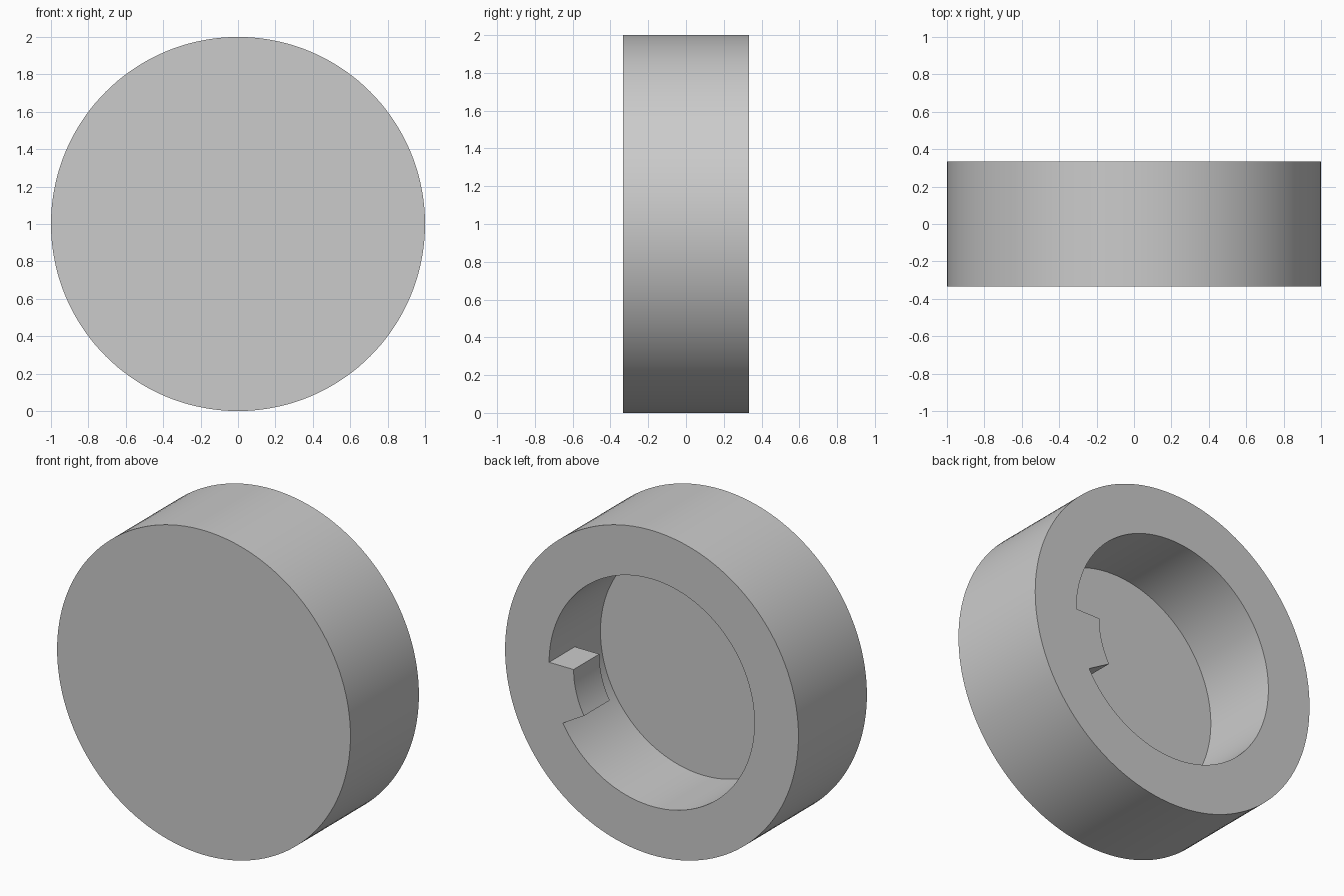
import bpy, bmesh
from math import sin, cos, tau, radians

cube = bpy.data.objects.get("Cube")
if cube:
    bpy.data.objects.remove(cube, do_unlink=True)

STEPS = 144           # segments in a full turn
HALF = 1 / 3          # half the thickness
FLOOR = HALF - 0.5    # bottom of the recess
LEDGE = HALF - 0.25   # inner side of the locking tab
R_OUT, R_IN, R_TAB = 1.0, 0.7, 0.533
TAB_STEPS = STEPS // 12


def ring_point(r, y, step):
    a = tau * step / STEPS
    return (r * cos(a), y, 1 + r * sin(a))


def sweep(bm, profile, first, last, skip=lambda seg, step: False):
    """Turn a (radius, y) profile about the y axis through the disc centre."""
    for step in range(first, last):
        for seg, (p, q) in enumerate(zip(profile, profile[1:])):
            if skip(seg, step):
                continue
            corners = [ring_point(*p, step), ring_point(*q, step),
                       ring_point(*q, step + 1), ring_point(*p, step + 1)]
            bm.faces.new([bm.verts.new(c) for c in corners])


bm = bmesh.new()

# Cup body: closed front, rim and round recess at the back
body = [(0, -HALF), (R_OUT, -HALF), (R_OUT, HALF), (R_IN, HALF),
        (R_IN, LEDGE), (R_IN, FLOOR), (0, FLOOR)]
sweep(bm, body, -TAB_STEPS, STEPS - TAB_STEPS,
      lambda seg, step: seg == 3 and step < 0)   # opening where the tab joins

# Locking tab: a short curved block growing from the recess wall
tab = [(R_IN, HALF), (R_TAB, HALF), (R_TAB, LEDGE), (R_IN, LEDGE)]
sweep(bm, tab, -TAB_STEPS, 0)
for step in (-TAB_STEPS, 0):
    bm.faces.new([bm.verts.new(ring_point(r, y, step)) for r, y in tab])

bmesh.ops.remove_doubles(bm, verts=bm.verts, dist=0.0001)
bmesh.ops.recalc_face_normals(bm, faces=bm.faces)

mesh = bpy.data.meshes.new("round_cap")
bm.to_mesh(mesh)
bm.free()
cap = bpy.data.objects.new("round_cap", mesh)
bpy.context.collection.objects.link(cap)

# Plain grey material
grey = bpy.data.materials.new("plain grey")
grey.use_nodes = True
colour = (0.6, 0.6, 0.6, 1)
grey.diffuse_color = colour
grey.node_tree.nodes["Principled BSDF"].inputs["Base Color"].default_value = colour
mesh.materials.append(grey)

# Smooth round walls, sharp rims
bpy.ops.object.select_all(action="DESELECT")
cap.select_set(True)
bpy.context.view_layer.objects.active = cap
bpy.ops.object.shade_smooth_by_angle(angle=radians(30))
